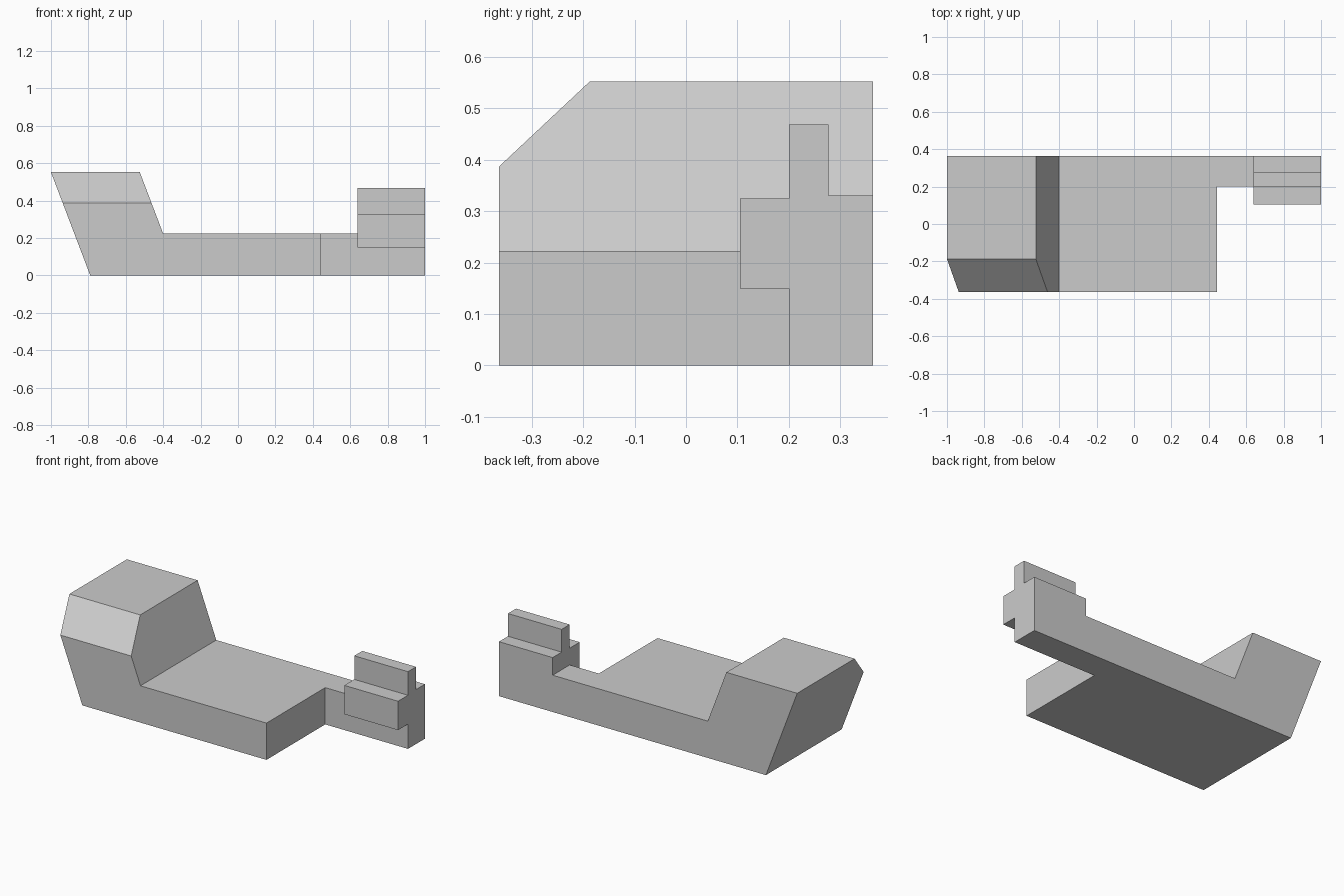
import bpy, bmesh
from mathutils import Vector

cube = bpy.data.objects.get("Cube")
if cube:
    bpy.data.objects.remove(cube, do_unlink=True)

grey = bpy.data.materials.new("plain grey")
grey.use_nodes = True
colour = (0.6, 0.6, 0.6, 1)
grey.diffuse_color = colour
grey.node_tree.nodes["Principled BSDF"].inputs["Base Color"].default_value = colour

BACK, FRONT, ARM = 0.363, -0.363, 0.2   # depths of the back, front and arm face
SEAT, TOP = 0.223, 0.552                # heights of the seat and headrest


def extrude(name, points, offset):
    """Extrude a closed outline along an offset, optionally used as a solid."""
    bm = bmesh.new()
    face = bm.faces.new([bm.verts.new(p) for p in points])
    new = bmesh.ops.extrude_face_region(bm, geom=[face])["geom"]
    bmesh.ops.translate(bm, vec=offset,
                        verts=[v for v in new if isinstance(v, bmesh.types.BMVert)])
    bmesh.ops.recalc_face_normals(bm, faces=bm.faces)
    mesh = bpy.data.meshes.new(name)
    bm.to_mesh(mesh)
    bm.free()
    mesh.materials.append(grey)
    obj = bpy.data.objects.new(name, mesh)
    bpy.context.collection.objects.link(obj)
    return obj


def combine(target, tool, operation):
    """Apply a boolean and remove the helper solid."""
    mod = target.modifiers.new(operation.lower(), "BOOLEAN")
    mod.operation, mod.solver, mod.object = operation, "EXACT", tool
    bpy.context.view_layer.objects.active = target
    bpy.ops.object.modifier_apply(modifier=mod.name)
    bpy.data.objects.remove(tool, do_unlink=True)


# Body: side profile with a raised, slanted headrest
profile = [(-0.79, 0), (0.8, 0), (0.8, SEAT), (-0.4, SEAT), (-0.525, TOP), (-1, TOP)]
body = extrude("body", [(x, FRONT, z) for x, z in profile], (0, BACK - FRONT, 0))

# Sloped front edge of the headrest
bm = bmesh.new()
bm.from_mesh(body.data)
low, high = Vector((0, FRONT, 0.387)), Vector((0, -0.187, TOP))
slope = high - low
bmesh.ops.bisect_plane(bm, geom=bm.verts[:] + bm.edges[:] + bm.faces[:], plane_co=low,
                       plane_no=(0, -slope.z, slope.y), clear_outer=True)
bmesh.ops.holes_fill(bm, edges=[e for e in bm.edges if e.is_boundary])
bmesh.ops.recalc_face_normals(bm, faces=bm.faces)
bm.to_mesh(body.data)
bm.free()

# Notch that leaves the narrow arm along the back
notch = extrude("notch", [(0.445, -1, -1), (2, -1, -1), (2, ARM, -1), (0.445, ARM, -1)],
                (0, 0, 2))
notch.hide_render = True
combine(body, notch, "DIFFERENCE")

# Stepped block at the end of the arm
steps = [(ARM, 0), (BACK, 0), (BACK, 0.33), (0.277, 0.33), (0.277, 0.468),
         (ARM, 0.468), (ARM, 0.325), (0.105, 0.325), (0.105, 0.15), (ARM, 0.15)]
block = extrude("stepped_block", [(0.64, y, z) for y, z in steps], (0.36, 0, 0))
combine(body, block, "UNION")
